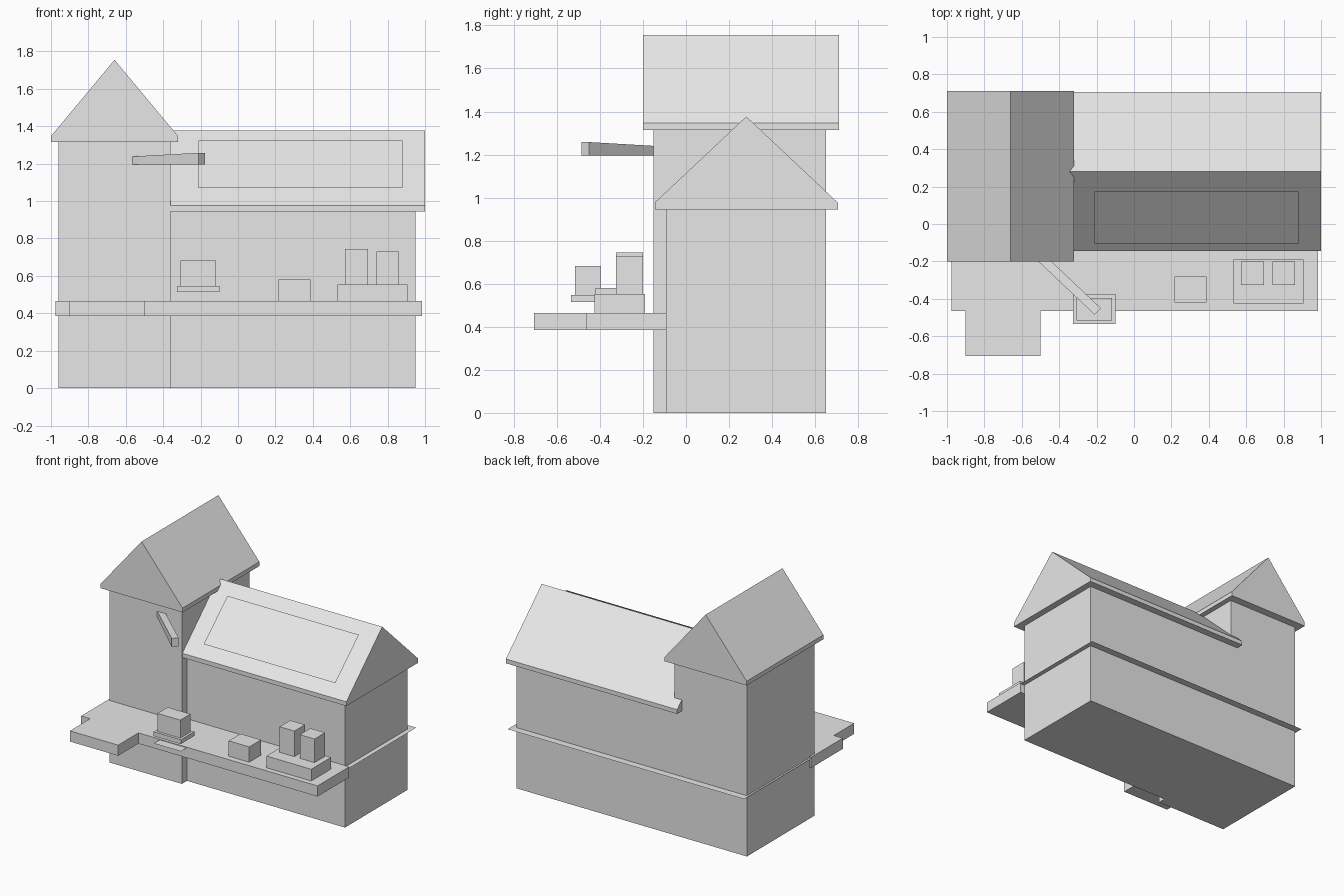
import bpy
from mathutils import Vector

cube = bpy.data.objects.get("Cube")
if cube:
    bpy.data.objects.remove(cube, do_unlink=True)

grey = bpy.data.materials.new("plain_grey")
grey.use_nodes = True
grey.diffuse_color = (0.8, 0.8, 0.8, 1)
grey.node_tree.nodes["Principled BSDF"].inputs["Base Color"].default_value = (0.8, 0.8, 0.8, 1)


def make(name, verts, faces):
    mesh = bpy.data.meshes.new(name)
    mesh.from_pydata([tuple(v) for v in verts], [], faces)
    mesh.materials.append(grey)
    mesh.update()
    obj = bpy.data.objects.new(name, mesh)
    bpy.context.scene.collection.objects.link(obj)
    return obj


def prism(name, profile, shift):
    """Sweep a closed profile along shift; the profile runs clockwise seen along -shift's tail."""
    n = len(profile)
    base = [Vector(p) for p in profile]
    # wind the profile so that its normal points against the sweep
    normal = sum((base[i].cross(base[(i + 1) % n]) for i in range(n)), Vector())
    if normal.dot(Vector(shift)) > 0:
        base.reverse()
    verts = base + [p + Vector(shift) for p in base]
    faces = [tuple(range(n)), tuple(reversed(range(n, 2 * n)))]
    for i in range(n):
        j = (i + 1) % n
        faces.append((j, i, n + i, n + j))
    return make(name, verts, faces)


def box(name, x, y, z):
    profile = [(x[0], y[0], z[0]), (x[1], y[0], z[0]), (x[1], y[1], z[0]), (x[0], y[1], z[0])]
    return prism(name, profile, (0, 0, z[1] - z[0]))


def sheet(name, x, y, z):
    """Single flat panel whose height may change from its front to its back."""
    verts = [(x[0], y[0], z[0]), (x[1], y[0], z[0]), (x[1], y[1], z[1]), (x[0], y[1], z[1])]
    return make(name, verts, [(0, 1, 2, 3)])


def gable(a, b, eave, lip, ridge):
    """Roof outline as (across, height) pairs."""
    return [(a, eave), (b, eave), (b, lip), ((a + b) / 2, ridge), (a, lip)]


# Building walls
box("tower_walls", (-0.96, -0.36), (-0.15, 0.65), (0, 1.32))
box("hall_walls", (-0.36, 0.95), (-0.09, 0.65), (0, 0.95))

# Gabled roofs: the tower ridge runs front to back, the hall ridge side to side
prism("tower_roof", [(x, -0.2, z) for x, z in gable(-1, -0.32, 1.315, 1.347, 1.755)], (0, 0.91, 0))
prism("hall_roof", [(-0.42, y, z) for y, z in gable(-0.145, 0.705, 0.945, 0.977, 1.377)], (1.42, 0, 0))
sheet("roof_panel", (-0.21, 0.88), (-0.105, 0.175), (1.07, 1.325))

# Front deck with its jetty, and the thin ledge around the building
deck_outline = [(-0.975, -0.09), (-0.975, -0.465), (-0.9, -0.465), (-0.9, -0.705),
                (-0.5, -0.705), (-0.5, -0.465), (0.985, -0.465), (0.985, -0.09)]
prism("deck", [(x, y, 0.385) for x, y in deck_outline], (0, 0, 0.08))
sheet("ledge", (-0.975, 0.985), (-0.09, 0.705), (0.455, 0.455))

# Hanging load above the deck edge
sheet("load_base", (-0.325, -0.1), (-0.535, -0.375), (0.46, 0.46))
box("load_tray", (-0.325, -0.1), (-0.535, -0.375), (0.515, 0.547))
box("load_crate", (-0.307, -0.118), (-0.515, -0.395), (0.547, 0.682))

# Goods standing on the deck
box("small_crate", (0.217, 0.387), (-0.42, -0.28), (0.465, 0.58))
box("pallet", (0.533, 0.905), (-0.425, -0.19), (0.465, 0.553))
for name, x, top in (("tall_crate", 0.573, 0.745), ("short_crate", 0.74, 0.73)):
    box(name, (x, x + 0.122), (-0.325, -0.2), (0.553, top))

# Hoist arm angled out from the tower, deeper at its tip
side = [(-0.565, -0.15, 1.195), (-0.21, -0.485, 1.195), (-0.21, -0.485, 1.258), (-0.565, -0.15, 1.235)]
arm = prism("hoist_arm", side, (0.033, 0.035, 0))
# bury the arm's root in the tower wall
for v in arm.data.vertices:
    if v.co.x < -0.45:
        v.co += Vector((-0.06, 0.057, 0))
